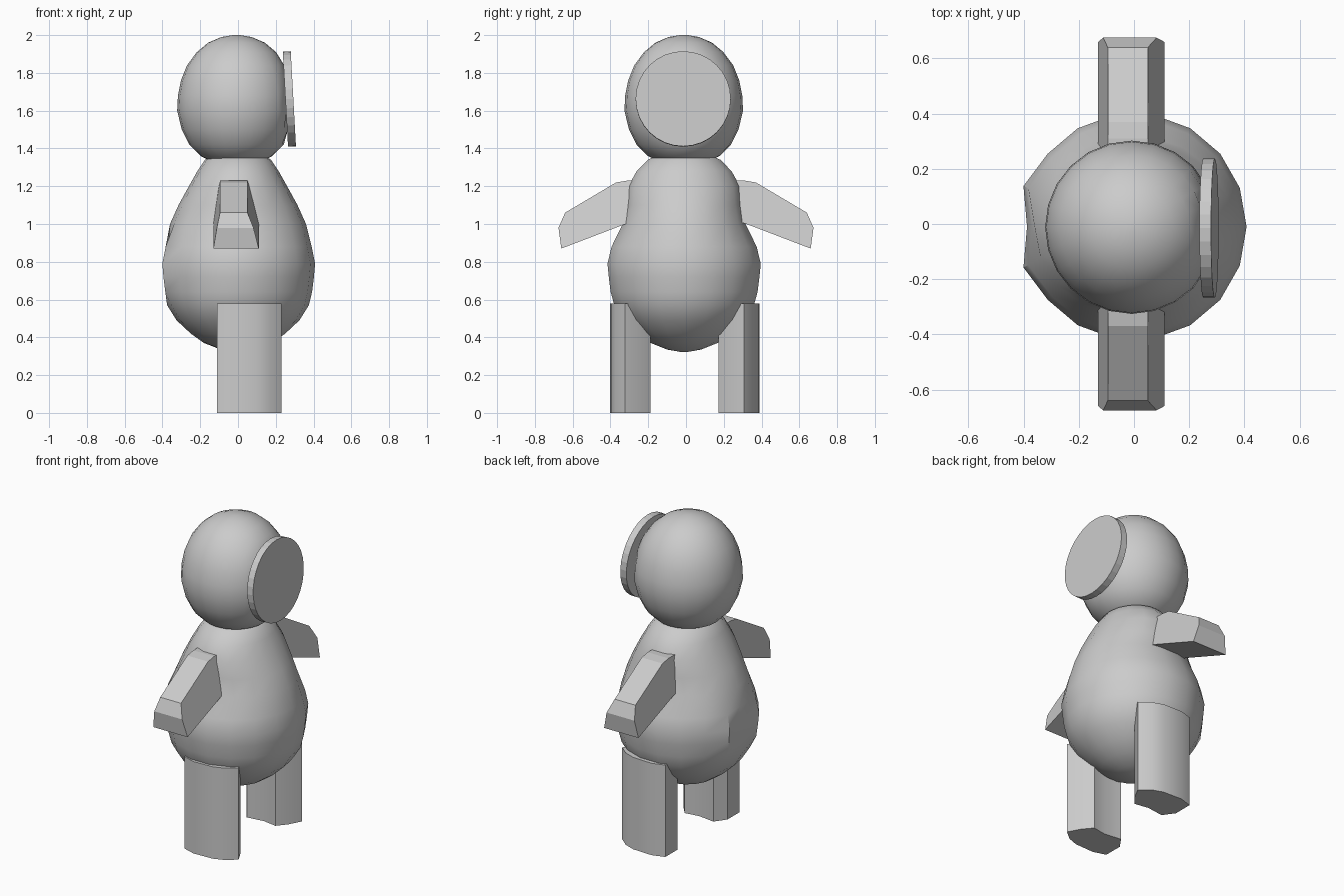
import bpy, bmesh, math

if "Cube" in bpy.data.objects:
    bpy.data.objects.remove(bpy.data.objects["Cube"])


def finish(name, bm, angle=None):
    """Turn a bmesh into a named object, optionally smooth shaded."""
    bmesh.ops.recalc_face_normals(bm, faces=bm.faces)
    me = bpy.data.meshes.new(name)
    bm.to_mesh(me)
    bm.free()
    ob = bpy.data.objects.new(name, me)
    bpy.context.collection.objects.link(ob)
    if angle:
        bpy.ops.object.select_all(action='DESELECT')
        ob.select_set(True)
        bpy.context.view_layer.objects.active = ob
        bpy.ops.object.shade_smooth_by_angle(angle=math.radians(angle))
    return ob


def loft(bm, rings):
    """Skin closed rings of points and cap both ends."""
    vr = [[bm.verts.new(p) for p in r] for r in rings]
    n = len(vr[0])
    for a, b in zip(vr, vr[1:]):
        for i in range(n):
            j = (i + 1) % n
            bm.faces.new((a[i], a[j], b[j], b[i]))
    bm.faces.new(vr[0])
    bm.faces.new(vr[-1])


def oval_rings(profile, cx, cy, seg, shape=None):
    """Rings from (z, x radius, y radius) rows."""
    rings = []
    for z, rx, ry in profile:
        ring = []
        for i in range(seg):
            a = 2 * math.pi * i / seg
            k = shape(i, z) if shape else 1
            ring.append((cx + k * rx * math.cos(a), cy + k * ry * math.sin(a), z))
        rings.append(ring)
    return rings


# Body: pear shape with a shallow crease down the back
def crease(i, z):
    if 0.6 < z < 1.0:
        return {8: 1.045, 9: 0.95, 10: 1.045}.get(i, 1)
    return 1


body = [(0.323, 0.02, 0.02), (0.335, 0.09, 0.09), (0.37, 0.18, 0.18),
        (0.42, 0.25, 0.25), (0.49, 0.325, 0.325), (0.57, 0.375, 0.375),
        (0.64, 0.392, 0.395), (0.72, 0.402, 0.405), (0.79, 0.408, 0.412),
        (0.88, 0.39, 0.39), (1.0, 0.36, 0.33), (1.1, 0.315, 0.312),
        (1.2, 0.26, 0.30), (1.28, 0.215, 0.255), (1.34, 0.175, 0.195),
        (1.36, 0.14, 0.15)]
bm = bmesh.new()
loft(bm, oval_rings(body, 0, -0.01, 18, crease))
finish("body", bm, 40)

# Head: egg shape, flattened behind the face plate
egg = [(1.312, 0.06), (1.325, 0.12), (1.36, 0.19), (1.42, 0.25), (1.5, 0.29),
       (1.6, 0.314), (1.68, 0.31), (1.76, 0.294), (1.84, 0.262), (1.91, 0.21),
       (1.96, 0.15), (1.99, 0.08), (2.0, 0.02)]
bm = bmesh.new()
loft(bm, oval_rings([(z, r, r) for z, r in egg], -0.008, -0.012, 24))
for v in bm.verts:
    v.co.x = min(v.co.x, 0.27 - 0.06 * (v.co.z - 1.41))
finish("head", bm, 60)

# Face plate: slightly tilted disc
bpy.ops.mesh.primitive_cylinder_add(vertices=32, radius=0.252, depth=0.042,
                                    location=(0.272, -0.015, 1.662),
                                    rotation=(0, math.pi / 2 - 0.055, 0))
bpy.context.object.name = "face_plate"

# Legs: outer face follows the body, inner face lightly notched
leg = [(-0.11, -0.37), (-0.03, -0.395), (0.1, -0.39), (0.17, -0.365),
       (0.23, -0.315), (0.19, -0.24), (0.14, -0.18), (0.05, -0.195),
       (-0.06, -0.18), (-0.11, -0.25)]
# Arms: side outline (y, z, left x, right x), wider toward the underside
arm = [(0.2, 1.23, -0.095, 0.05), (0.31, 1.23, -0.095, 0.05),
       (0.37, 1.22, -0.095, 0.05), (0.64, 1.06, -0.095, 0.05),
       (0.675, 0.98, -0.112, 0.082), (0.66, 0.87, -0.13, 0.11),
       (0.32, 1.0, -0.13, 0.11), (0.2, 1.04, -0.13, 0.11)]
for side, s in (("right", 1), ("left", -1)):
    bm = bmesh.new()
    loft(bm, [[(x, s * -y - 0.007, z) for x, y in leg] for z in (0, 0.58)])
    finish(side + "_leg", bm, 30)
    bm = bmesh.new()
    loft(bm, [[(p[k], s * p[0], p[1]) for p in arm] for k in (2, 3)])
    finish(side + "_arm", bm)
